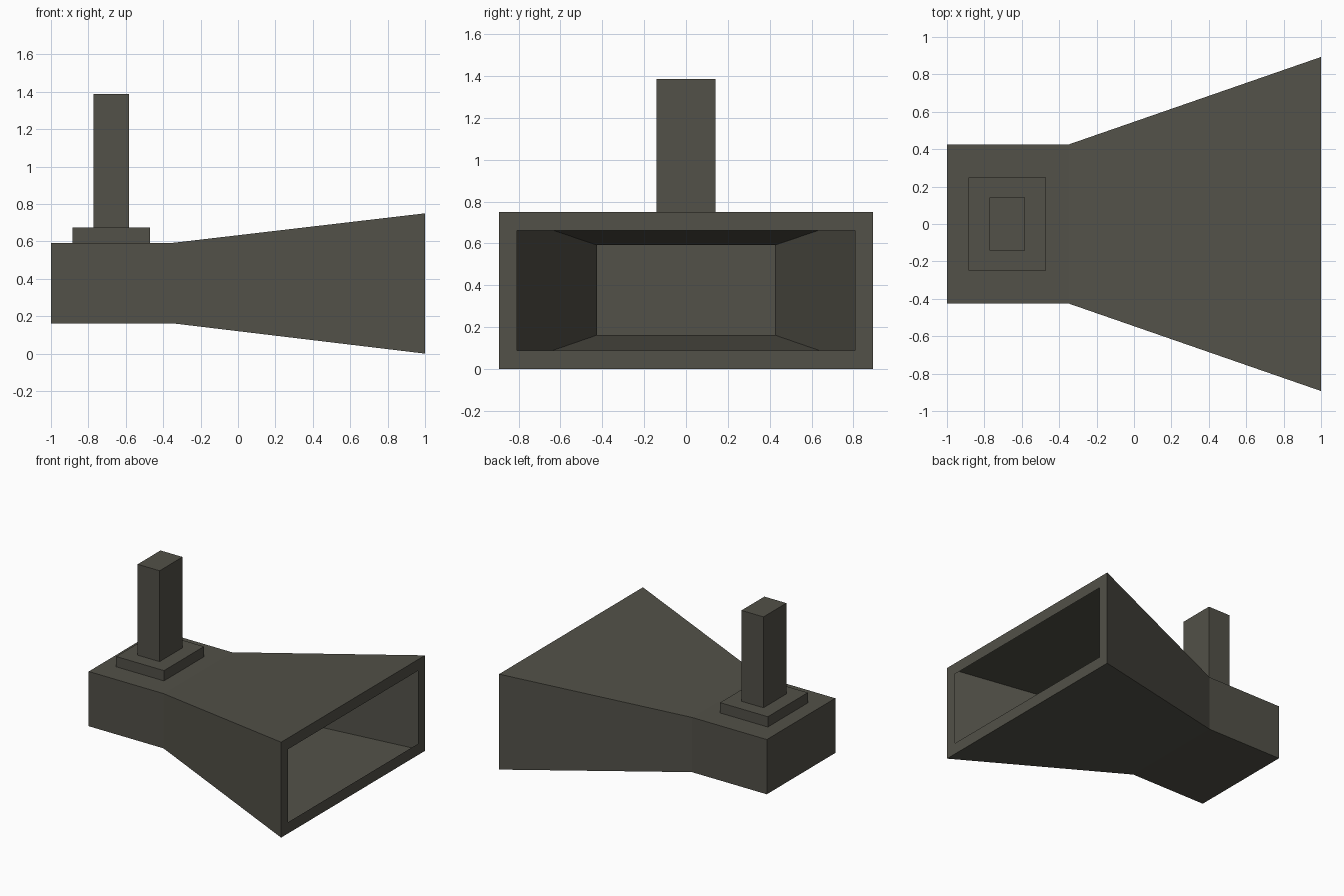
import bpy, bmesh

if "Cube" in bpy.data.objects:
    bpy.data.objects.remove(bpy.data.objects["Cube"])

grey = bpy.data.materials.new("dark olive grey")
grey.diffuse_color = (0.085, 0.082, 0.065, 1)
grey.use_nodes = True
grey.node_tree.nodes["Principled BSDF"].inputs["Base Color"].default_value = grey.diffuse_color


def add_object(name, bm):
    bmesh.ops.recalc_face_normals(bm, faces=bm.faces)
    mesh = bpy.data.meshes.new(name)
    bm.to_mesh(mesh)
    bm.free()
    mesh.materials.append(grey)
    obj = bpy.data.objects.new(name, mesh)
    bpy.context.collection.objects.link(obj)


def ring(bm, x, half_y, z0, z1):
    corners = ((-half_y, z0), (half_y, z0), (half_y, z1), (-half_y, z1))
    return [bm.verts.new((x, y, z)) for y, z in corners]


def loft(name, sections, cap_end=True):
    """Join rectangular sections along x; close the back and optionally the front."""
    bm = bmesh.new()
    rings = [ring(bm, *s) for s in sections]
    for a, b in zip(rings, rings[1:]):
        for i in range(4):
            j = (i + 1) % 4
            bm.faces.new((a[i], a[j], b[j], b[i]))
    bm.faces.new(rings[0][::-1])
    if cap_end:
        bm.faces.new(rings[-1])
    add_object(name, bm)


# Flared horn: straight throat, thin-walled flare, flat rim around the mouth
loft("horn_body", [
    (-1.0, 0.425, 0.162, 0.592),
    (-0.35, 0.425, 0.162, 0.592),
    (1.0, 0.893, 0.0, 0.75),
    (1.0, 0.807, 0.088, 0.662),
], cap_end=False)

# Mounting plate and upright post on top of the throat
loft("mounting_plate", [(x, 0.248, 0.592, 0.673) for x in (-0.885, -0.47)])
loft("upright_post", [(x, 0.142, 0.673, 1.387) for x in (-0.773, -0.582)])
